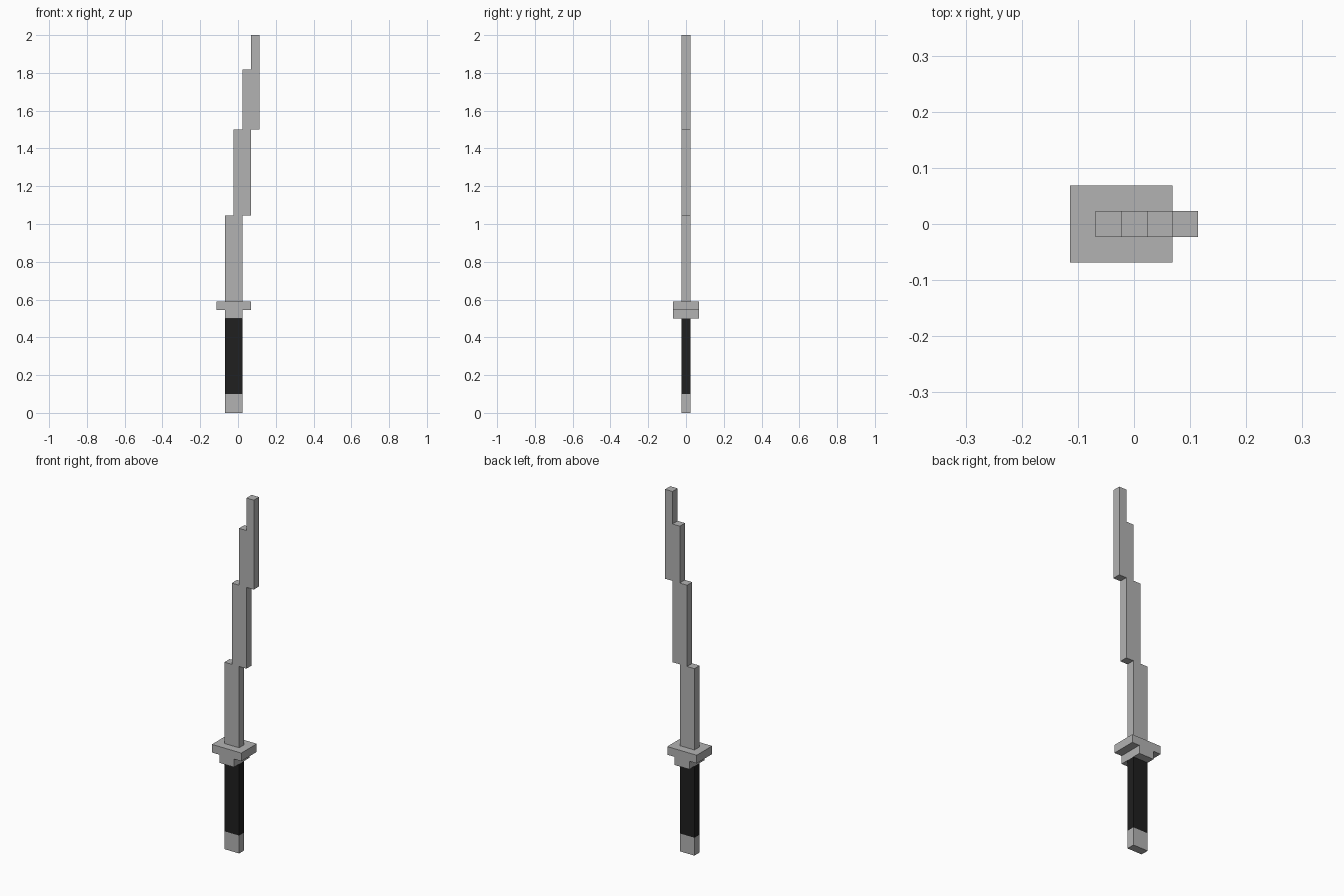
import bpy, bmesh

if "Cube" in bpy.data.objects:
    bpy.data.objects.remove(bpy.data.objects["Cube"])

U = 2 / 44  # one block of the model's grid


def material(name, value):
    m = bpy.data.materials.new(name)
    m.diffuse_color = (value, value, value, 1)
    m.use_nodes = True
    m.node_tree.nodes["Principled BSDF"].inputs["Base Color"].default_value = m.diffuse_color
    return m


STEEL = material("steel grey", 0.45)
WRAP = material("black wrap", 0.014)


def prism(name, profile, depth, mat):
    """Extrude an x-z outline (in grid blocks) symmetrically along y."""
    bm = bmesh.new()
    face = bm.faces.new([bm.verts.new((x * U, -depth * U / 2, z * U)) for x, z in profile])
    out = bmesh.ops.extrude_face_region(bm, geom=[face])
    verts = [v for v in out["geom"] if isinstance(v, bmesh.types.BMVert)]
    bmesh.ops.translate(bm, verts=verts, vec=(0, depth * U, 0))
    bmesh.ops.recalc_face_normals(bm, faces=bm.faces)
    mesh = bpy.data.meshes.new(name)
    bm.to_mesh(mesh)
    bm.free()
    mesh.materials.append(mat)
    obj = bpy.data.objects.new(name, mesh)
    bpy.context.collection.objects.link(obj)


def rect(x0, x1, z0, z1):
    return [(x0, z0), (x1, z0), (x1, z1), (x0, z1)]


# Handle
prism("pommel", rect(-1.5, 0.5, 0, 2.2), 1, STEEL)
prism("grip", rect(-1.5, 0.5, 2.2, 11), 1, WRAP)

# T-shaped guard
prism("guard", [(-1.5, 11), (0.5, 11), (0.5, 12), (1.5, 12),
                (1.5, 13), (-2.5, 13), (-2.5, 12), (-1.5, 12)], 3, STEEL)

# Blade stepping sideways to a narrow tip
prism("blade", [(-1.5, 13), (0.5, 13), (0.5, 23), (1.5, 23), (1.5, 33), (2.5, 33),
                (2.5, 44), (1.5, 44), (1.5, 40), (0.5, 40), (0.5, 33),
                (-0.5, 33), (-0.5, 23), (-1.5, 23)], 1, STEEL)
